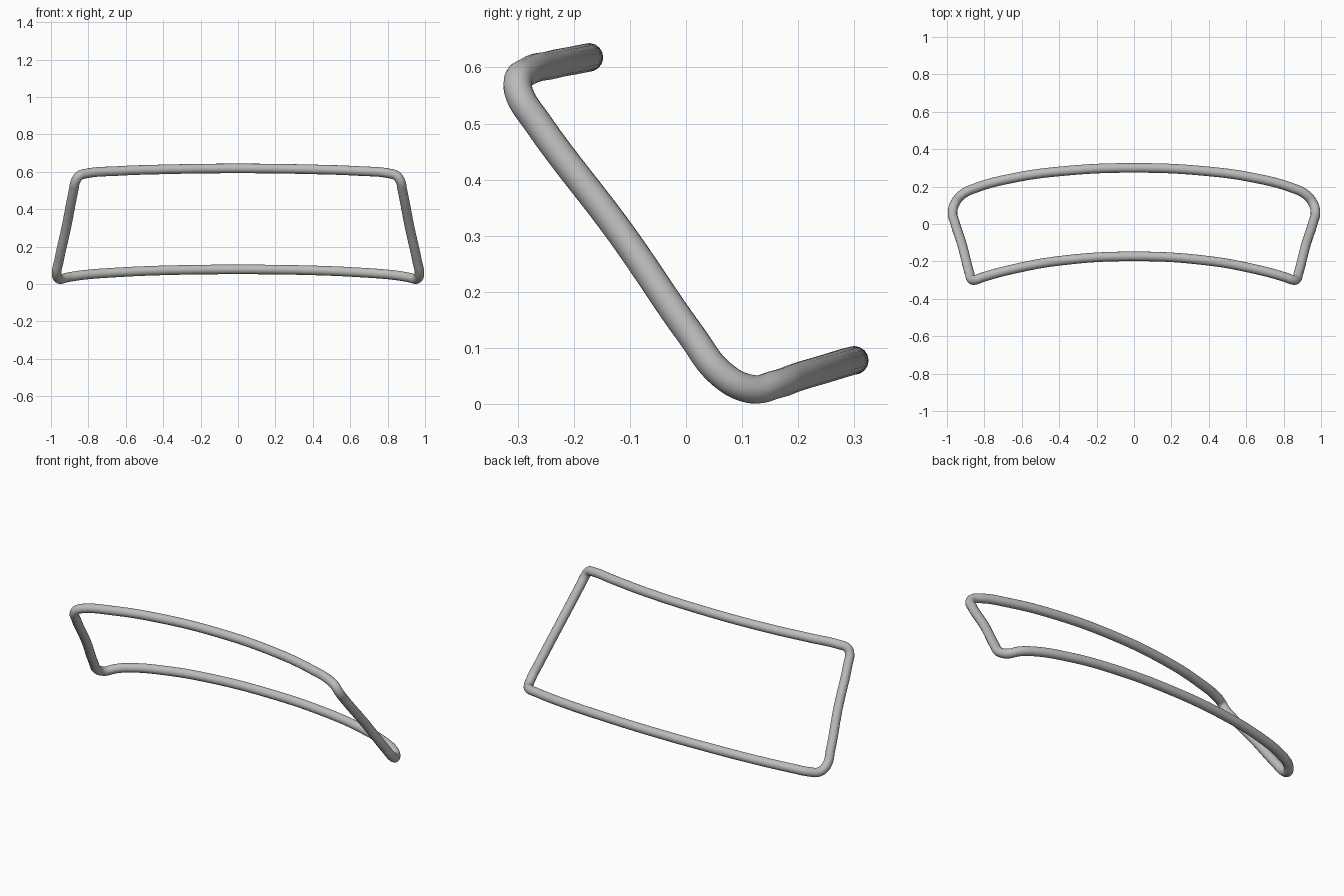
import bpy

cube = bpy.data.objects.get("Cube")
if cube:
    bpy.data.objects.remove(cube, do_unlink=True)

RADIUS = 0.0255

# Centreline of the left half, from lower bar middle to upper bar middle
half = [
    (0, 0.30, 0.078), (0.4, 0.281, 0.073), (0.65, 0.245, 0.062), (0.84, 0.195, 0.047),
    (0.915, 0.16, 0.035), (0.955, 0.115, 0.027), (0.97, 0.065, 0.052),
    (0.958, 0.01, 0.122), (0.918, -0.115, 0.303), (0.879, -0.265, 0.502),
    (0.867, -0.297, 0.553), (0.849, -0.299, 0.578), (0.81, -0.285, 0.591),
    (0.65, -0.242, 0.604), (0.4, -0.197, 0.613), (0, -0.173, 0.618),
]
path = half + [(-x, y, z) for x, y, z in half[-2:0:-1]]

# Closed round tube
curve = bpy.data.curves.new("tube_frame", "CURVE")
curve.dimensions = "3D"
curve.resolution_u = 8
curve.bevel_depth = RADIUS
curve.bevel_resolution = 6
spline = curve.splines.new("BEZIER")
spline.bezier_points.add(len(path) - 1)
spline.use_cyclic_u = True
for point, co in zip(spline.bezier_points, path):
    point.co = co
    point.handle_left_type = point.handle_right_type = "AUTO"

frame = bpy.data.objects.new("tube_frame", curve)
bpy.context.collection.objects.link(frame)

# Plain grey metal colour
grey = bpy.data.materials.new("grey")
grey.use_nodes = True
colour = (0.5, 0.5, 0.5, 1)
grey.diffuse_color = colour
grey.node_tree.nodes["Principled BSDF"].inputs["Base Color"].default_value = colour
curve.materials.append(grey)

# Turn the tube into a smooth mesh
bpy.ops.object.select_all(action="DESELECT")
frame.select_set(True)
bpy.context.view_layer.objects.active = frame
bpy.ops.object.convert(target="MESH")
bpy.ops.object.shade_smooth()
